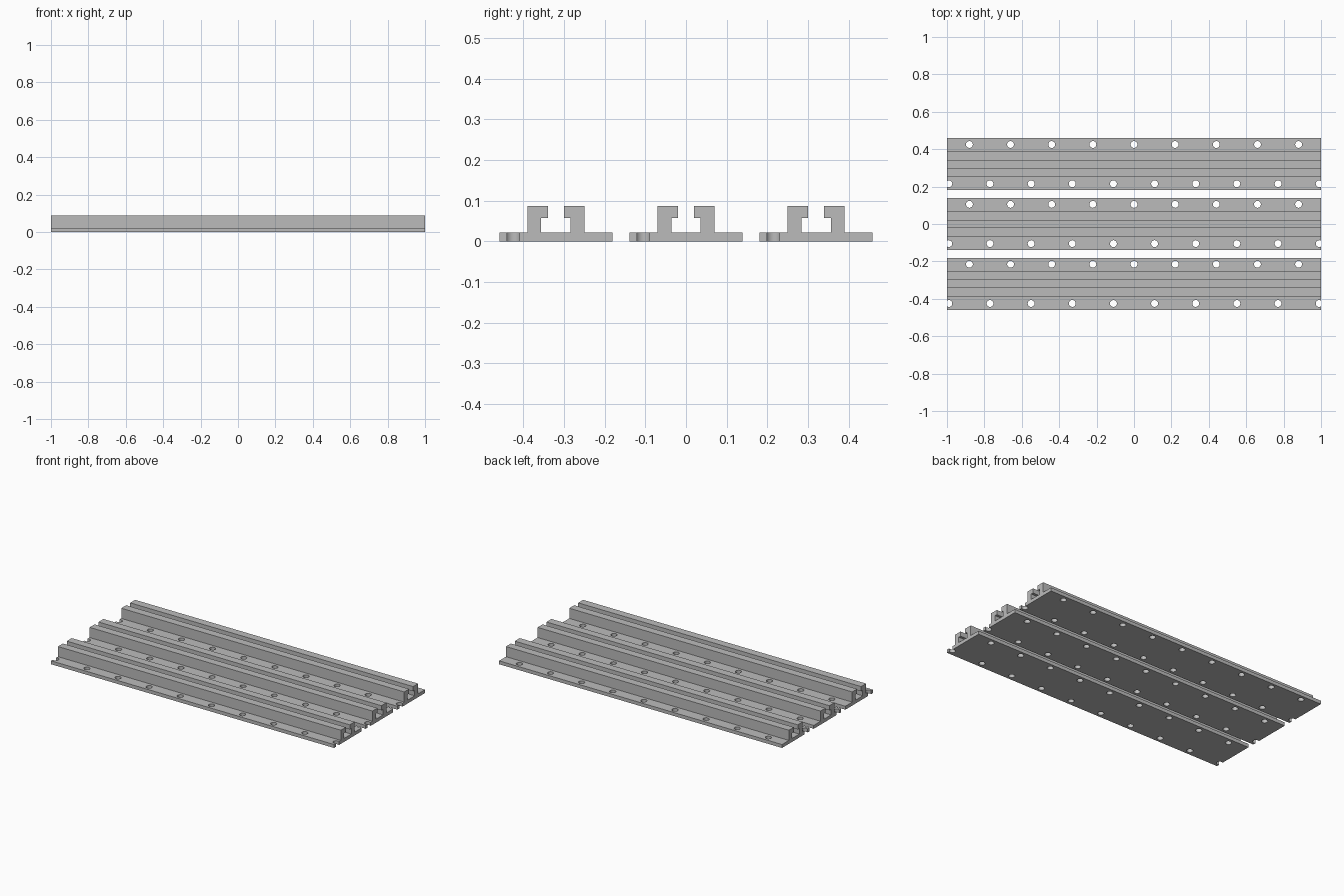
import bpy, bmesh
from math import radians

cube = bpy.data.objects.get("Cube")
if cube:
    bpy.data.objects.remove(cube, do_unlink=True)

LENGTH = 2.0
BASE_HALF, BASE_TOP = 0.139, 0.022
HOLE_RADIUS, HOLE_PITCH, HOLE_Y = 0.0183, 0.22, 0.105
RAIL_PITCH = 0.32

grey = bpy.data.materials.new("plain grey")
grey.use_nodes = True
colour = (0.5, 0.5, 0.5, 1)
grey.diffuse_color = colour
grey.node_tree.nodes["Principled BSDF"].inputs["Base Color"].default_value = colour


def add_object(name, bm):
    bmesh.ops.recalc_face_normals(bm, faces=bm.faces)
    mesh = bpy.data.meshes.new(name)
    bm.to_mesh(mesh)
    bm.free()
    mesh.materials.append(grey)
    obj = bpy.data.objects.new(name, mesh)
    bpy.context.collection.objects.link(obj)
    return obj


def make_rail(name):
    # Slotted channel on a flat flange: half the section, mirrored, then extruded
    half = [(BASE_HALF, 0), (BASE_HALF, BASE_TOP), (0.07, BASE_TOP), (0.07, 0.087),
            (0.02, 0.087), (0.02, 0.057), (0.036, 0.057), (0.036, BASE_TOP)]
    section = half + [(-y, z) for y, z in reversed(half)]
    bm = bmesh.new()
    face = bm.faces.new([bm.verts.new((-LENGTH / 2, y, z)) for y, z in section])
    sweep = bmesh.ops.extrude_face_region(bm, geom=[face], use_keep_orig=True)
    verts = [v for v in sweep["geom"] if isinstance(v, bmesh.types.BMVert)]
    bmesh.ops.translate(bm, vec=(LENGTH, 0, 0), verts=verts)
    return add_object(name, bm)


def make_hole_cutter():
    # Staggered rows of screw holes; the front row breaks through both ends
    bm = bmesh.new()
    spots = [((i - 4) * HOLE_PITCH, HOLE_Y) for i in range(9)]
    spots += [((i - 4.5) * HOLE_PITCH, -HOLE_Y) for i in range(10)]
    for x, y in spots:
        made = bmesh.ops.create_cone(bm, cap_ends=True, segments=32, radius1=HOLE_RADIUS,
                                     radius2=HOLE_RADIUS, depth=0.1)
        bmesh.ops.translate(bm, vec=(x, y, 0), verts=made["verts"])
    return add_object("hole_cutter", bm)


cutter = make_hole_cutter()
rails = []
for name in ("front_rail", "middle_rail", "back_rail"):
    rail = make_rail(name)
    cut = rail.modifiers.new("screw holes", "BOOLEAN")
    cut.operation = "DIFFERENCE"
    cut.solver = "EXACT"
    cut.object = cutter
    bpy.context.view_layer.objects.active = rail
    bpy.ops.object.select_all(action="DESELECT")
    rail.select_set(True)
    bpy.ops.object.modifier_apply(modifier=cut.name)
    bpy.ops.object.shade_smooth_by_angle(angle=radians(30))
    rails.append(rail)

bpy.data.objects.remove(cutter, do_unlink=True)

# Lay the rails side by side
for i, rail in enumerate(rails):
    rail.location.y = (i - 1) * RAIL_PITCH
